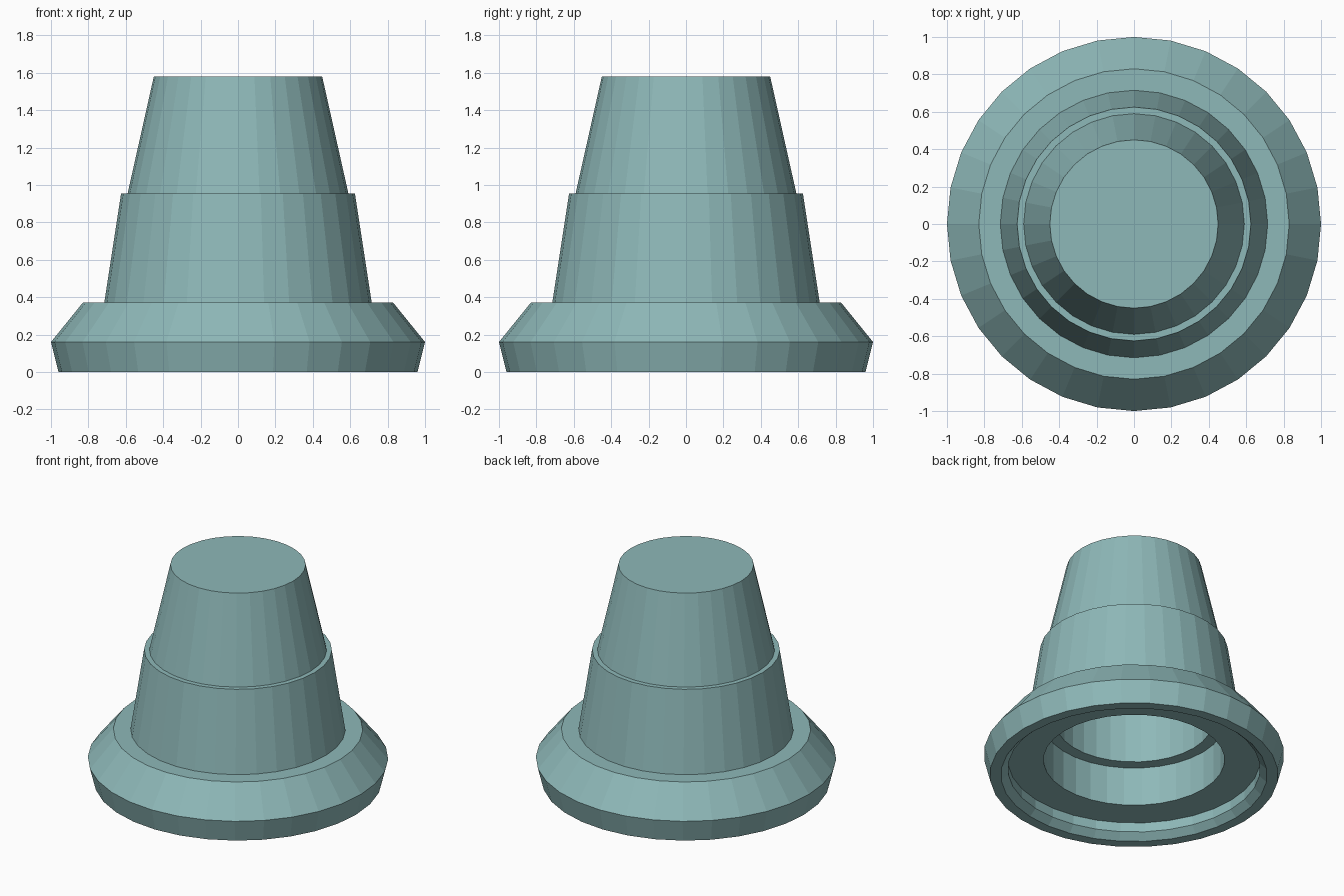
import bpy, bmesh
from math import cos, sin, pi

if "Cube" in bpy.data.objects:
    bpy.data.objects.remove(bpy.data.objects["Cube"])

SIDES = 32

def lathe(name, profile, color):
    """Revolve (radius, z) points about z; cap both ends of the profile."""
    bm = bmesh.new()
    rings = [[bm.verts.new((r * cos(2 * pi * i / SIDES), r * sin(2 * pi * i / SIDES), z))
              for i in range(SIDES)] for r, z in profile]
    for a, b in zip(rings, rings[1:]):
        for i in range(SIDES):
            j = (i + 1) % SIDES
            bm.faces.new((a[i], a[j], b[j], b[i]))
    bm.faces.new(rings[0])
    bm.faces.new(rings[-1])
    bmesh.ops.recalc_face_normals(bm, faces=bm.faces)
    mesh = bpy.data.meshes.new(name)
    bm.to_mesh(mesh)
    bm.free()
    mat = bpy.data.materials.new(name + "_teal")
    mat.diffuse_color = color
    mat.use_nodes = True
    mat.node_tree.nodes["Principled BSDF"].inputs["Base Color"].default_value = mat.diffuse_color
    mesh.materials.append(mat)
    obj = bpy.data.objects.new(name, mesh)
    bpy.context.collection.objects.link(obj)
    return obj

# Outside: top cap, two tapered tiers, flared foot
outside = [(0.45, 1.58), (0.59, 0.955), (0.625, 0.955), (0.715, 0.37),
           (0.83, 0.37), (1.0, 0.16), (0.96, 0.0)]
# Underside: chamfered rim, shallow recess, stepped straight bore
inside = [(0.887, 0.0), (0.84, 0.046), (0.84, 0.115), (0.603, 0.115),
          (0.603, 0.40), (0.52, 0.40), (0.52, 0.955)]
lathe("stepped_hollow_plug", outside + inside, (0.27, 0.48, 0.48, 1.0))
